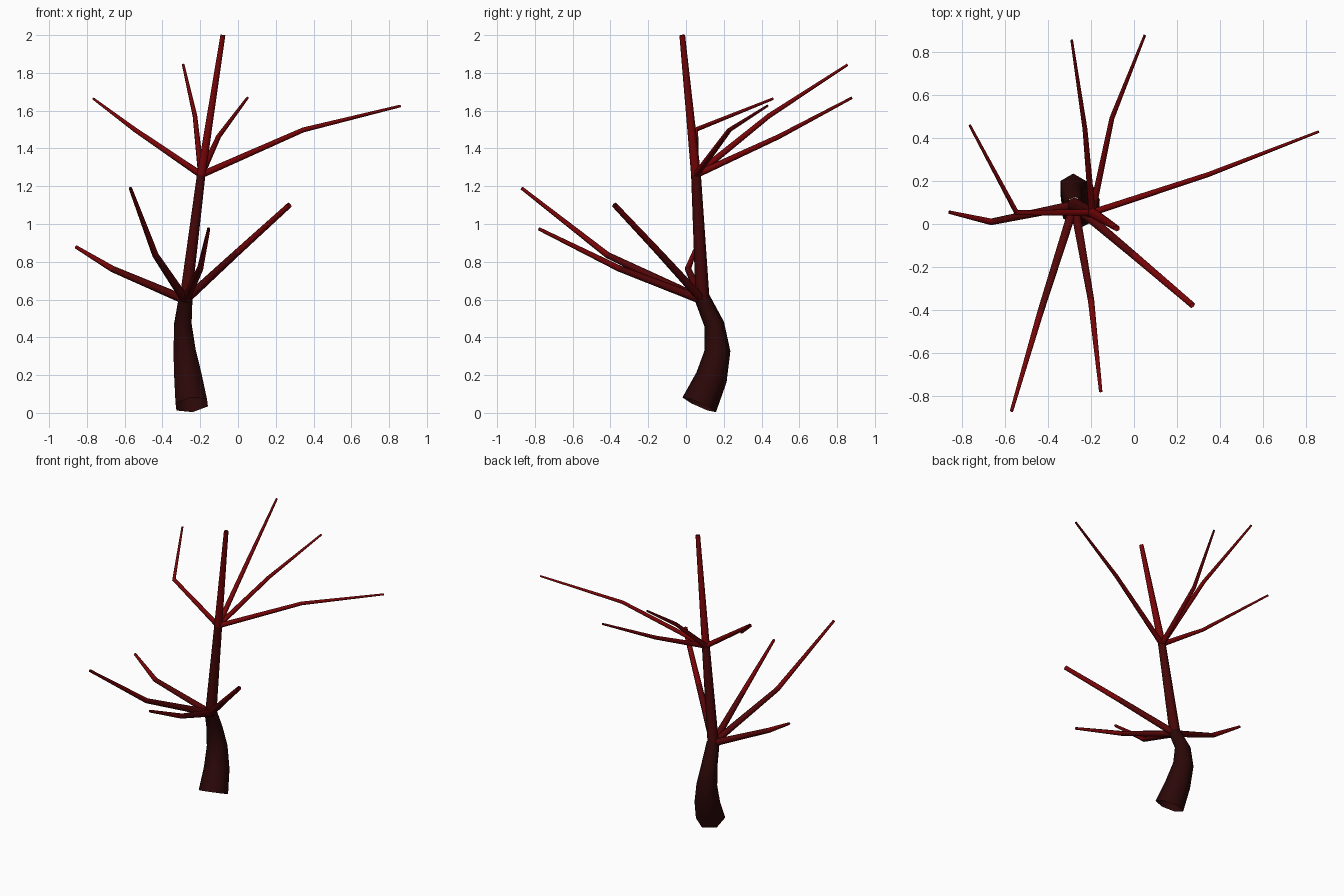
import bpy, bmesh, math
from mathutils import Vector

if "Cube" in bpy.data.objects:
    bpy.data.objects.remove(bpy.data.objects["Cube"])

def material(name, rgb):
    m = bpy.data.materials.new(name)
    m.diffuse_color = (*rgb, 1)
    m.use_nodes = True
    m.node_tree.nodes["Principled BSDF"].inputs["Base Color"].default_value = m.diffuse_color
    return m

DARK = material("dark bark", (0.024, 0.0022, 0.0022))
DEEP = material("deep red brown bark", (0.062, 0.0020, 0.0022))
MID = material("red brown bark", (0.088, 0.0018, 0.0022))
RED = material("red bark", (0.185, 0.0014, 0.0022))

def tube(name, points, radii, mats, ref, sides=6):
    """Open-ended tapered tube; mats holds one material per segment."""
    pts = [Vector(p) for p in points]
    n = len(pts)
    bm = bmesh.new()
    rings = []
    for i, (p, r) in enumerate(zip(pts, radii)):
        d = Vector((0, 0, 0))
        if i > 0:
            d += (p - pts[i - 1]).normalized()
        if i < n - 1:
            d += (pts[i + 1] - p).normalized()
        d.normalize()
        u = (ref - d * ref.dot(d)).normalized()
        v = d.cross(u)
        rings.append([bm.verts.new(p + r * (u * math.cos(a) + v * math.sin(a)))
                      for a in (math.tau * k / sides for k in range(sides))])
    slots = list(dict.fromkeys(mats))
    for i in range(n - 1):
        for k in range(sides):
            j = (k + 1) % sides
            f = bm.faces.new((rings[i][k], rings[i][j], rings[i + 1][j], rings[i + 1][k]))
            f.material_index = slots.index(mats[i])
            f.smooth = True
    me = bpy.data.meshes.new(name)
    bm.to_mesh(me)
    bm.free()
    for m in slots:
        me.materials.append(m)
    ob = bpy.data.objects.new(name, me)
    bpy.context.collection.objects.link(ob)
    return ob

Y, Z = Vector((0, 1, 0)), Vector((0, 0, 1))
LOW = (-0.278, 0.088, 0.597)   # lower fork
HIGH = (-0.195, 0.053, 1.26)   # upper fork

# Curved trunk
tube("trunk",
     [(-0.245, 0.07, 0.043), (-0.264, 0.135, 0.188), (-0.283, 0.167, 0.33),
      (-0.292, 0.15, 0.468), (-0.278, 0.088, 0.603)],
     [0.097, 0.084, 0.068, 0.053, 0.042], [DARK] * 4, Y)

# Straight stem above the trunk
tube("stem", [LOW, HIGH, (-0.08, -0.02, 2.0)], [0.037, 0.026, 0.015], [DEEP, RED], Y)

# Lower branches: bend point and tip
lower = [
    ((-0.665, 0.01, 0.762), (-0.86, 0.055, 0.88)),
    ((-0.437, -0.415, 0.835), (-0.57, -0.87, 1.19)),
    ((-0.20, -0.355, 0.765), (-0.155, -0.78, 0.975)),
]
for i, (mid, tip) in enumerate(lower):
    tube(f"lower_branch_{i + 1}", [LOW, mid, tip], [0.024, 0.017, 0.009], [MID, RED], Z)

# Thick cut-off lower branch
tube("stub_branch", [LOW, (0.0, -0.146, 0.853), (0.272, -0.378, 1.1)],
     [0.025, 0.020, 0.016], [MID, RED], Z)

# Upper branches: bend point and tip
upper = [
    ((-0.547, 0.053, 1.50), (-0.765, 0.46, 1.663)),
    ((-0.228, 0.44, 1.573), (-0.29, 0.855, 1.843)),
    ((-0.103, 0.492, 1.463), (0.05, 0.878, 1.668)),
    ((0.345, 0.23, 1.498), (0.86, 0.43, 1.625)),
]
for i, (mid, tip) in enumerate(upper):
    tube(f"upper_branch_{i + 1}", [HIGH, mid, tip], [0.018, 0.013, 0.007], [RED, RED], Z)
